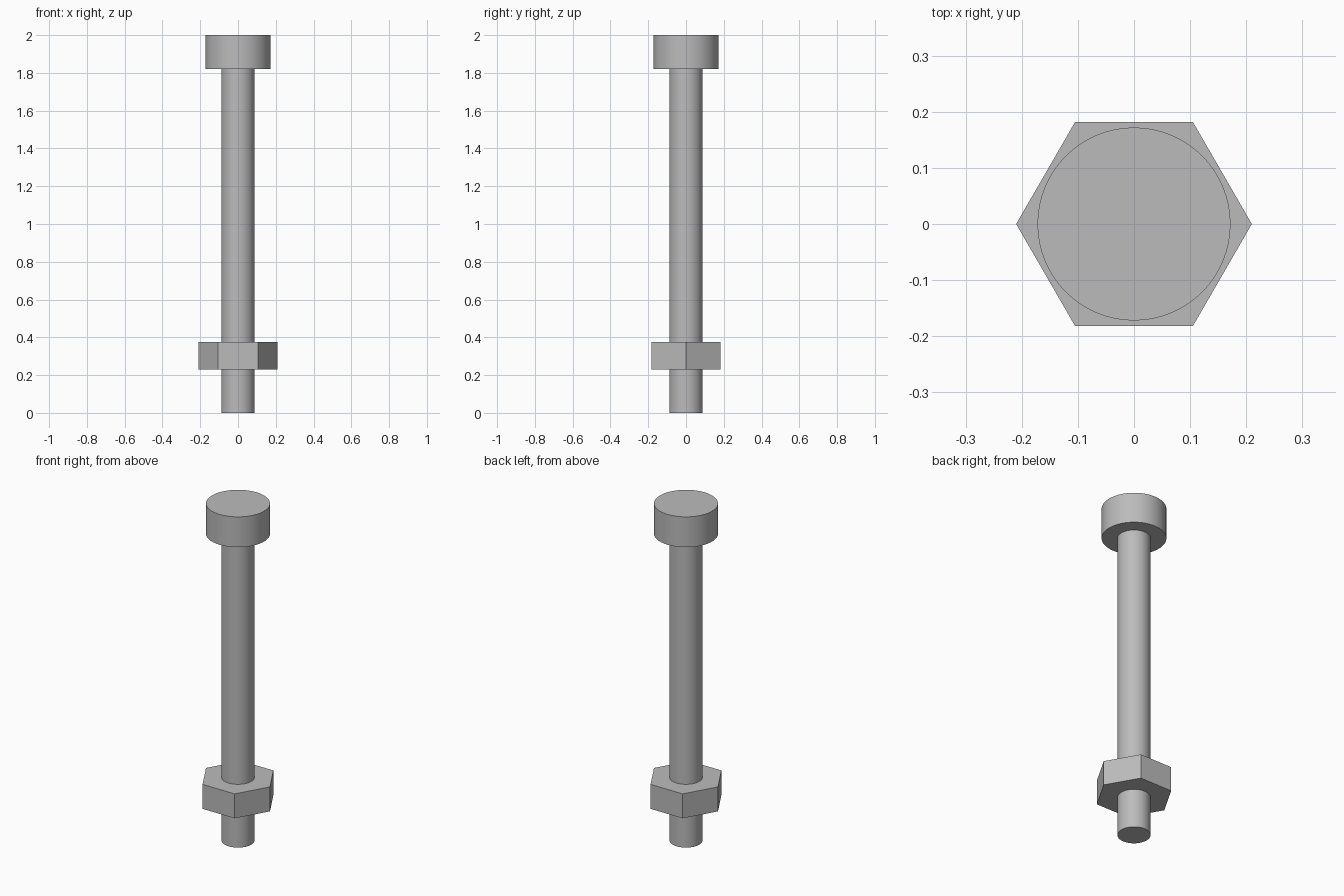
import bpy
import math

cube = bpy.data.objects.get("Cube")
if cube:
    bpy.data.objects.remove(cube, do_unlink=True)

# Plain grey metal
steel = bpy.data.materials.new("grey_steel")
steel.use_nodes = True
colour = (0.5, 0.5, 0.5, 1)
steel.diffuse_color = colour
steel.node_tree.nodes["Principled BSDF"].inputs["Base Color"].default_value = colour


def prism(name, radius, bottom, top, sides, turn=0):
    """Upright prism or cylinder between two heights."""
    bpy.ops.mesh.primitive_cylinder_add(
        vertices=sides, radius=radius, depth=top - bottom,
        location=(0, 0, (bottom + top) / 2), rotation=(0, 0, turn))
    part = bpy.context.object
    part.name = name
    part.data.materials.append(steel)
    if sides > 6:
        bpy.ops.object.shade_smooth_by_angle(angle=math.radians(30))
    return part


# Round shank, running up to the underside of the head
prism("shank", 0.088, 0, 1.82, 64)

# Round head
prism("head", 0.172, 1.82, 2, 64)

# Hexagonal nut with corners on the x axis
prism("nut", 0.21, 0.23, 0.375, 6, math.pi / 2)
